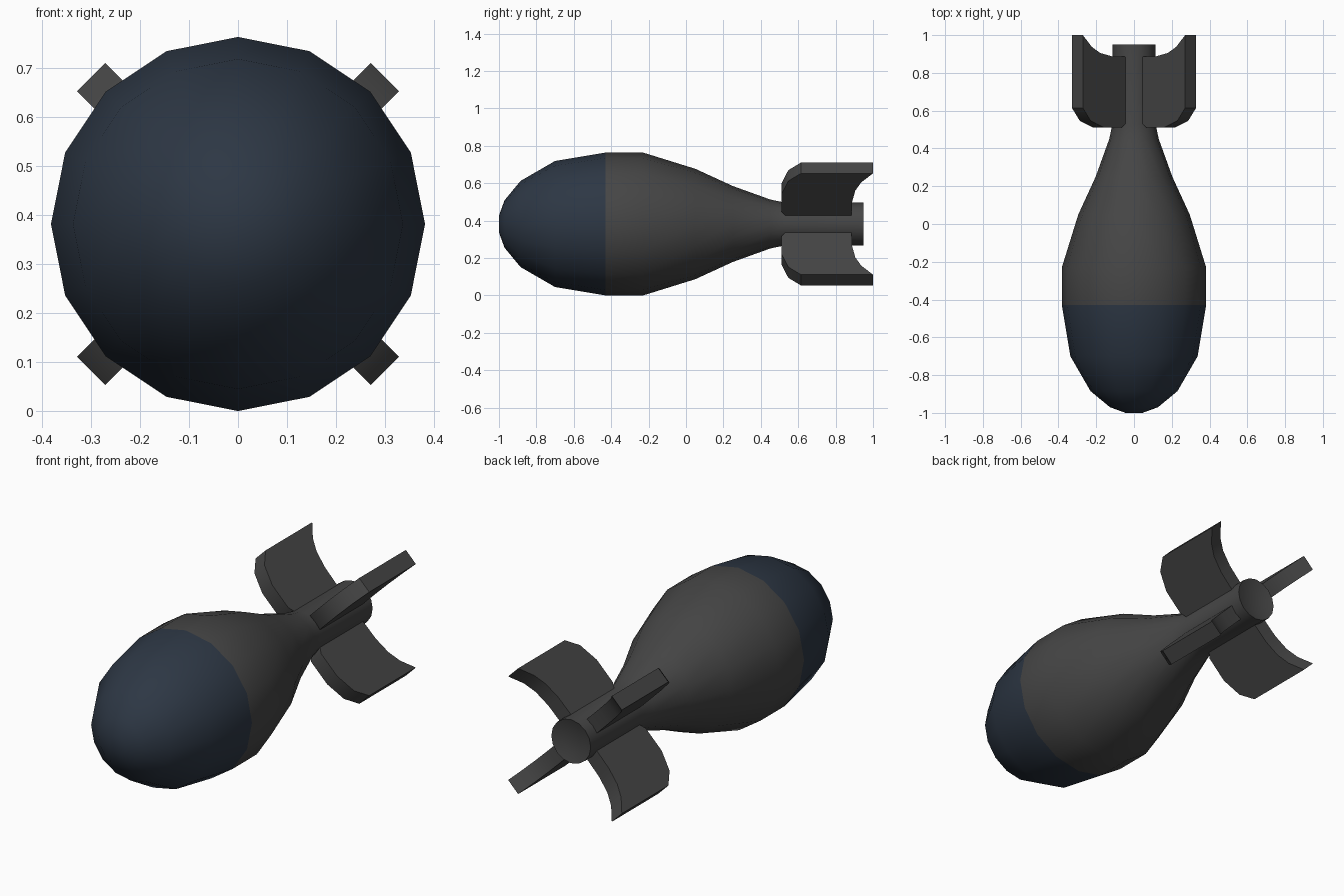
import bpy, bmesh, math
from mathutils import Matrix

if "Cube" in bpy.data.objects:
    bpy.data.objects.remove(bpy.data.objects["Cube"])

AXIS_Z = 0.382   # height of the long axis
SIDES = 16


def material(name, rgb):
    m = bpy.data.materials.new(name)
    m.diffuse_color = (*rgb, 1)
    m.use_nodes = True
    m.node_tree.nodes["Principled BSDF"].inputs["Base Color"].default_value = m.diffuse_color
    return m


grey = material("dark grey", (0.060, 0.060, 0.060))
navy = material("dark navy", (0.026, 0.038, 0.058))


def finish(name, bm, mats, angle):
    bmesh.ops.recalc_face_normals(bm, faces=bm.faces)
    mesh = bpy.data.meshes.new(name)
    bm.to_mesh(mesh)
    bm.free()
    ob = bpy.data.objects.new(name, mesh)
    bpy.context.collection.objects.link(ob)
    for m in mats:
        mesh.materials.append(m)
    bpy.ops.object.select_all(action='DESELECT')
    ob.select_set(True)
    bpy.context.view_layer.objects.active = ob
    bpy.ops.object.shade_smooth_by_angle(angle=math.radians(angle))
    return ob


# Body: (y, radius) rings around the long axis, nose to dished tail end
profile = [(-1.0, 0.045), (-0.97, 0.127), (-0.885, 0.23), (-0.70, 0.337),
           (-0.43, 0.382), (-0.23, 0.382), (0.05, 0.295), (0.25, 0.203),
           (0.45, 0.131), (0.53, 0.114), (0.95, 0.114), (0.935, 0.06)]
bm = bmesh.new()
rings = []
for y, r in profile:
    rings.append([bm.verts.new((r * math.cos(a), y, AXIS_Z + r * math.sin(a)))
                  for a in (2 * math.pi * i / SIDES for i in range(SIDES))])
for lo, hi in zip(rings, rings[1:]):
    for i in range(SIDES):
        j = (i + 1) % SIDES
        bm.faces.new((lo[i], lo[j], hi[j], hi[i]))
bm.faces.new(rings[0])
bm.faces.new(rings[-1])
# Nose faces are navy
for f in bm.faces:
    f.material_index = 1 if f.calc_center_median().y < -0.43 else 0
finish("body", bm, [grey, navy], 40)

# Fins: (radius, y) outline extruded to a plate, one on each diagonal
outline = [(0.09, 0.54), (0.135, 0.51), (0.265, 0.51), (0.366, 0.547),
           (0.424, 0.615), (0.424, 1.0), (0.356, 0.937), (0.293, 0.905),
           (0.208, 0.888), (0.09, 0.885)]
HALF = 0.041
for k in range(4):
    bm = bmesh.new()
    a, b = ([bm.verts.new((r, y, s)) for r, y in outline] for s in (-HALF, HALF))
    bm.faces.new(a)
    bm.faces.new(b)
    n = len(outline)
    for i in range(n):
        j = (i + 1) % n
        bm.faces.new((a[i], a[j], b[j], b[i]))
    turn = Matrix.Rotation(math.radians(45 + 90 * k), 4, 'Y')
    bm.transform(Matrix.Translation((0, 0, AXIS_Z)) @ turn)
    finish(f"tail_fin_{k + 1}", bm, [grey], 40)
